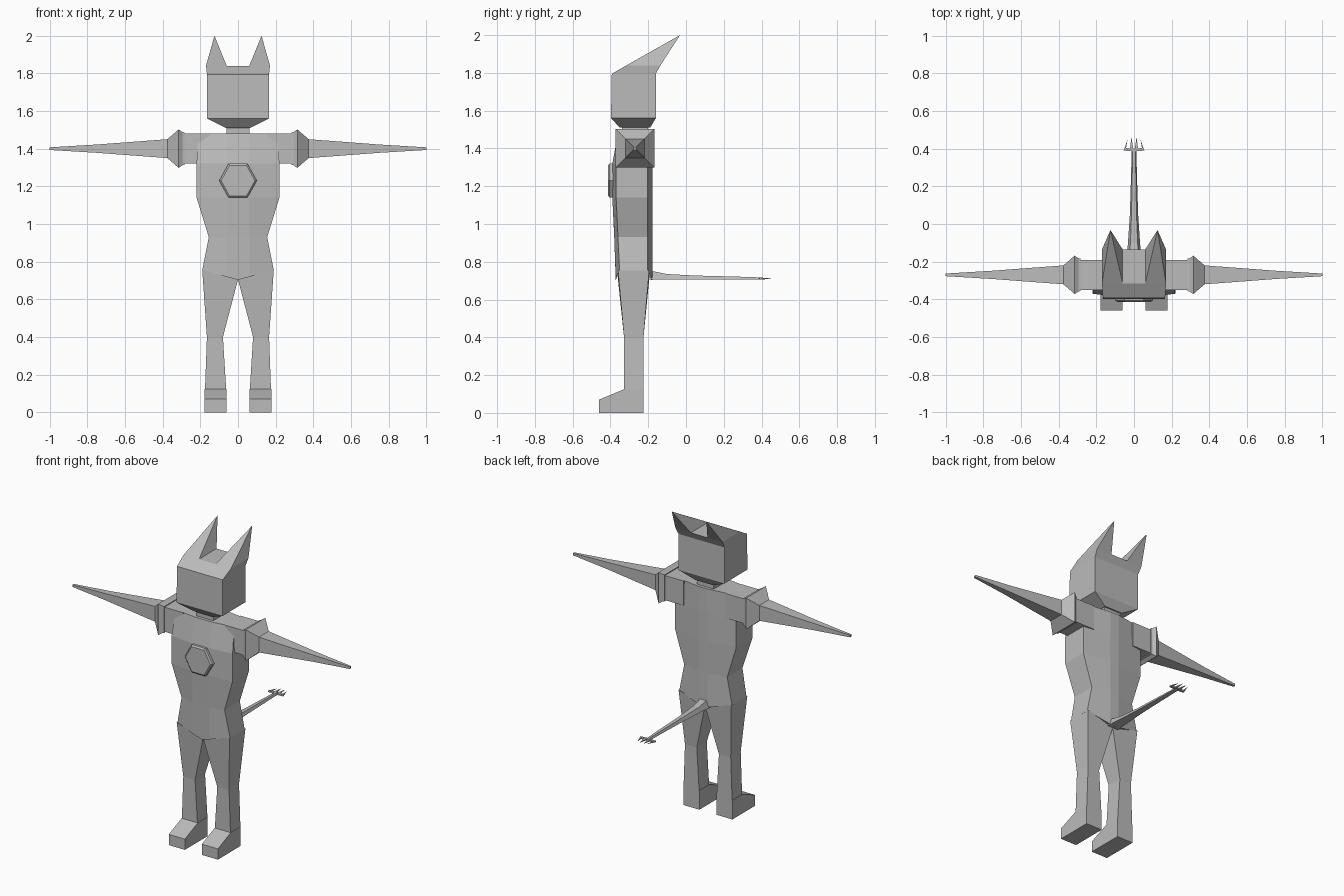
import bpy, bmesh, math

if "Cube" in bpy.data.objects:
    bpy.data.objects.remove(bpy.data.objects["Cube"])

grey = bpy.data.materials.new("stone grey")
grey.diffuse_color = (0.5, 0.5, 0.5, 1)
grey.use_nodes = True
grey.node_tree.nodes["Principled BSDF"].inputs["Base Color"].default_value = grey.diffuse_color


def loft(name, rings, mirror=False):
    """Skin a list of equal-length point rings; a one-point ring closes to a tip."""
    bm = bmesh.new()
    loops = [[bm.verts.new(p) for p in r] for r in rings]
    for a, b in zip(loops, loops[1:]):
        n = len(a)
        for i in range(n):
            j = (i + 1) % n
            bm.faces.new((a[i], a[j], b[0]) if len(b) == 1 else (a[i], a[j], b[j], b[i]))
    for end in (loops[0], loops[-1]):
        if len(end) > 2:
            bm.faces.new(end)
    bmesh.ops.recalc_face_normals(bm, faces=bm.faces)
    me = bpy.data.meshes.new(name)
    bm.to_mesh(me)
    bm.free()
    me.materials.append(grey)
    ob = bpy.data.objects.new(name, me)
    bpy.context.collection.objects.link(ob)
    if mirror:
        ob.modifiers.new("mirror", 'MIRROR').use_mirror_merge = False
    return ob


def rect_z(z, x0, x1, y0, y1):
    return [(x0, y0, z), (x1, y0, z), (x1, y1, z), (x0, y1, z)]


def square_x(x, h, cy=-0.27, cz=1.40):
    return [(x, cy - h, cz - h), (x, cy + h, cz - h), (x, cy + h, cz + h), (x, cy - h, cz + h)]


# Torso: ten-sided rings, bottom edge dips to a V at the centre
def torso_ring(z, w, yf, yb, dip=0.0):
    half = [(0, yf), (0.06, yf), (w, yf + 0.02), (w, yb - 0.025), (0.03, yb)]
    pts = half + [(0, yb)] + [(-x, y) for x, y in half[:0:-1]]
    return [(x, y, z - dip * (1 - abs(x) / w)) for x, y in pts]


loft("torso", [
    torso_ring(0.755, 0.19, -0.372, -0.178, 0.052),
    torso_ring(0.93, 0.155, -0.38, -0.178),
    torso_ring(1.14, 0.22, -0.39, -0.178),
    torso_ring(1.32, 0.22, -0.39, -0.178),
    torso_ring(1.48, 0.21, -0.36, -0.18),
])

# Chest badge: bevelled hexagon
def hexagon(y, r):
    return [(r * math.cos(k * math.pi / 3), y, 1.23 + 1.04 * r * math.sin(k * math.pi / 3))
            for k in range(6)]


loft("chest_hexagon", [hexagon(-0.375, 0.1), hexagon(-0.405, 0.1), hexagon(-0.413, 0.09)])

# Neck and head
loft("neck", [rect_z(1.46, -0.06, 0.06, -0.34, -0.2), rect_z(1.515, -0.06, 0.06, -0.34, -0.2)])
loft("head", [
    rect_z(1.51, -0.065, 0.065, -0.35, -0.19),
    rect_z(1.56, -0.165, 0.165, -0.397, -0.16),
    rect_z(1.795, -0.165, 0.165, -0.393, -0.16),
    rect_z(1.84, -0.17, 0.17, -0.315, -0.135),
])

# Ears: swept-back pyramids
loft("ears", [rect_z(1.84, 0.06, 0.17, -0.315, -0.135), [(0.125, -0.032, 2.0)]], mirror=True)

# Shoulders and tapering arms with a flared collar
loft("shoulders", [square_x(0.15, 0.08), square_x(0.29, 0.08)], mirror=True)
loft("arms", [square_x(x, h) for x, h in (
    (0.285, 0.086), (0.295, 0.088), (0.315, 0.102), (0.375, 0.05),
    (0.55, 0.037), (0.75, 0.022), (1.0, 0.007))], mirror=True)

# Legs
def leg_ring(z_in, z_out, x0, x1, yf, yb):
    return [(x0, yf, z_in), (x1, yf, z_out), (x1, yb, z_out), (x0, yb, z_in)]


loft("legs", [
    leg_ring(0.705, 0.757, 0.0, 0.19, -0.36, -0.195),
    leg_ring(0.40, 0.40, 0.08, 0.165, -0.328, -0.225),
    leg_ring(0.125, 0.125, 0.063, 0.175, -0.328, -0.225),
], mirror=True)

# Feet: side profile extruded across
foot = [(-0.225, 0), (-0.46, 0), (-0.46, 0.07), (-0.328, 0.125), (-0.225, 0.125)]
loft("feet", [[(x, y, z) for y, z in foot] for x in (0.061, 0.177)], mirror=True)

# Tail: flat underside, thinning to the tip
def tail_ring(y, w, top):
    return [(-w, y, 0.706), (w, y, 0.706), (w * 0.6, y, top), (-w * 0.6, y, top)]


loft("tail", [tail_ring(*r) for r in (
    (-0.2, 0.04, 0.755), (-0.1, 0.032, 0.735), (0.05, 0.022, 0.727),
    (0.25, 0.016, 0.722), (0.40, 0.012, 0.717))])

# Tail claw: an outer hooked prong and an inner straight prong on each side
def claw_ring(x, y, w):
    return [(x - w, y - w * 0.3, 0.706), (x + w, y + w * 0.3, 0.706),
            (x + w, y + w * 0.3, 0.716), (x - w, y - w * 0.3, 0.716)]


loft("outer_claw", [
    [(0, 0.385, z) if i in (0, 3) else (0, 0.40, z)
     for i, z in enumerate((0.706, 0.706, 0.716, 0.716))],
    [(0.055, 0.39, 0.706), (0.042, 0.403, 0.706), (0.042, 0.403, 0.716), (0.055, 0.39, 0.716)],
    [(0.034, 0.452, 0.711)]], mirror=True)
loft("inner_claw", [claw_ring(0.012, 0.39, 0.01), [(0.014, 0.462, 0.711)]], mirror=True)
